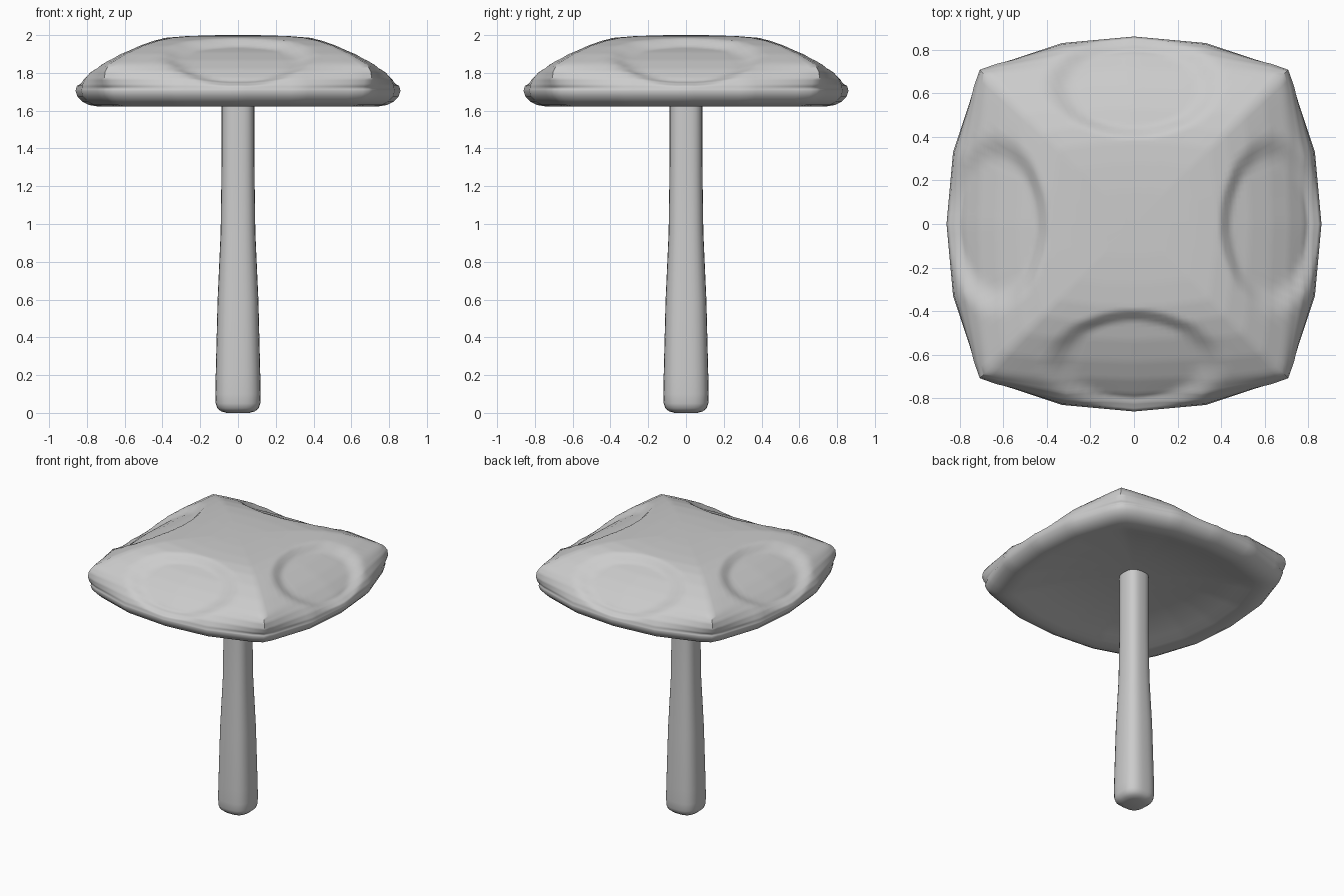
import bpy, bmesh, math
from mathutils import Vector

old = bpy.data.objects.get("Cube")
if old:
    bpy.data.objects.remove(old)

grey = bpy.data.materials.new("plain grey")
grey.use_nodes = True
grey.diffuse_color = (0.6, 0.6, 0.6, 1)
grey.node_tree.nodes["Principled BSDF"].inputs["Base Color"].default_value = (0.6, 0.6, 0.6, 1)


def loft(name, rings, angle):
    """Skin a stack of closed rings and cap both ends."""
    bm = bmesh.new()
    loops = [[bm.verts.new(p) for p in ring] for ring in rings]
    n = len(loops[0])
    for low, high in zip(loops, loops[1:]):
        for i in range(n):
            j = (i + 1) % n
            bm.faces.new((low[i], low[j], high[j], high[i]))
    bm.faces.new(loops[0][::-1])
    bm.faces.new(loops[-1])
    bmesh.ops.recalc_face_normals(bm, faces=bm.faces)
    mesh = bpy.data.meshes.new(name)
    bm.to_mesh(mesh)
    bm.free()
    mesh.materials.append(grey)
    obj = bpy.data.objects.new(name, mesh)
    bpy.context.collection.objects.link(obj)
    bpy.ops.object.select_all(action="DESELECT")
    obj.select_set(True)
    bpy.context.view_layer.objects.active = obj
    bpy.ops.object.shade_smooth_by_angle(angle=math.radians(angle))


def squircle(r, z, power=2.8, n=32):
    ring = []
    for i in range(n):
        a = 2 * math.pi * i / n
        k = (abs(math.cos(a)) ** power + abs(math.sin(a)) ** power) ** (-1 / power)
        ring.append(Vector((r * k * math.cos(a), r * k * math.sin(a), z)))
    return ring


# Stem: rounded square section, wider at the foot
foot = [(0.06, 0), (0.09, 0.008), (0.11, 0.025), (0.118, 0.05), (0.12, 0.1)]
shaft = [(0.118, 0.2), (0.108, 0.6), (0.092, 0.95), (0.087, 1.3), (0.086, 1.75)]
loft("stem", [squircle(r, z) for r, z in foot + shaft], 50)

# Cap outline: one eighth, mirrored on the diagonal, then turned four times
eighth = [(0.86, 0), (0.83, 0.33), (0.73, 0.63), (0.695, 0.695)]
half = []
for (a, b), steps in zip(zip(eighth, eighth[1:]), (7, 7, 2)):
    half += [Vector(a).lerp(Vector(b), i / steps) for i in range(steps)]
quarter = half + [Vector(eighth[-1])] + [Vector((p.y, p.x)) for p in half[:0:-1]]
outline = []
for turn in range(4):
    outline += quarter
    quarter = [Vector((-p.y, p.x)) for p in quarter]


def cap_point(p, r, z):
    """Scale an outline point to a ring; rings grow squarer up the slope."""
    square = 0.55 * min(1, max(0, (z - 1.72) / 0.12))
    stretch = 1 + square * (0.86 / max(abs(p.x), abs(p.y)) - 1)
    return Vector((p.x * stretch * r / 0.86, p.y * stretch * r / 0.86, z))


def dimple(p):
    """Press an oval hollow into the slope of each of the four sides."""
    out, across = max(abs(p.x), abs(p.y)), min(abs(p.x), abs(p.y))
    along = out * 0.885 - p.z * 0.465
    d = math.hypot(across / 0.4, (along + 0.31) / 0.262)
    depth = 0.038 * min(1, max(0, (1 - d) / 0.24))
    if abs(p.x) >= abs(p.y):
        inward = Vector((-math.copysign(0.465, p.x), 0, -0.885))
    else:
        inward = Vector((0, -math.copysign(0.465, p.y), -0.885))
    return p + inward * depth


# Cap profile: hollow underside, rolled rim, domed slope, flat crown
under = [(0.05, 1.725), (0.2, 1.72), (0.35, 1.706), (0.5, 1.682), (0.62, 1.652), (0.69, 1.632),
         (0.74, 1.622), (0.79, 1.63), (0.825, 1.648), (0.85, 1.675)]
slope = [(0.86, 1.705), (0.852, 1.735), (0.832, 1.768), (0.795, 1.807), (0.73, 1.855), (0.65, 1.9),
         (0.55, 1.943), (0.46, 1.971), (0.38, 1.986), (0.28, 1.994), (0.15, 1.999), (0.04, 2.0)]
rings = [[cap_point(p, r, z) for p in outline] for r, z in under]
for (r0, z0), (r1, z1) in zip(slope, slope[1:]):
    for i in range(5):
        r, z = r0 + (r1 - r0) * i / 5, z0 + (z1 - z0) * i / 5
        rings.append([dimple(cap_point(p, r, z)) for p in outline])
rings.append([cap_point(p, *slope[-1]) for p in outline])
loft("cap", rings, 50)
